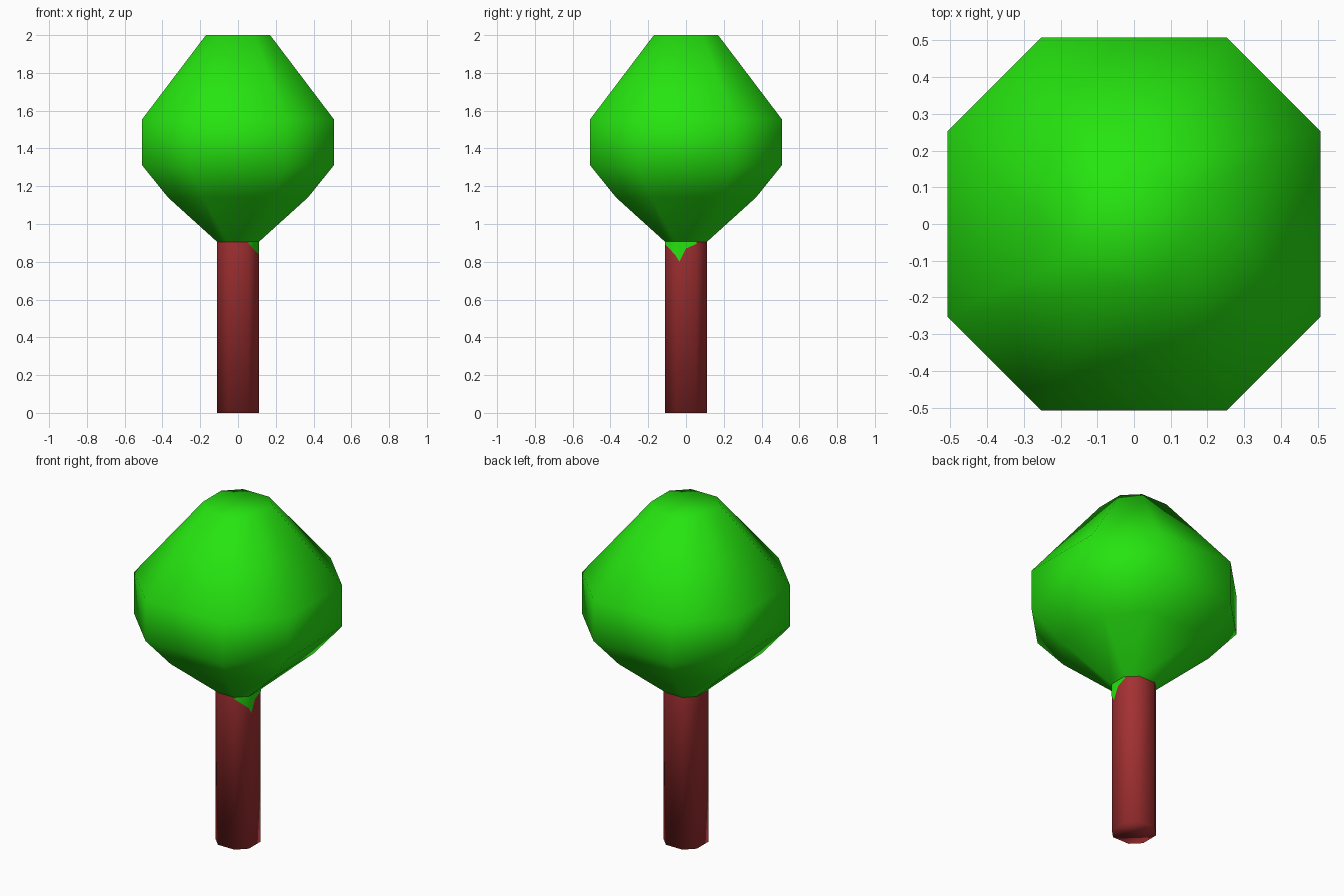
import bpy, bmesh

if "Cube" in bpy.data.objects:
    bpy.data.objects.remove(bpy.data.objects["Cube"])


def material(name, rgb):
    m = bpy.data.materials.new(name)
    m.diffuse_color = (*rgb, 1.0)
    m.use_nodes = True
    m.node_tree.nodes["Principled BSDF"].inputs["Base Color"].default_value = m.diffuse_color
    return m


GREEN = material("leaf green", (0.019, 0.775, 0.005))
BROWN = material("red brown bark", (0.370, 0.030, 0.032))


def octagon(r, z):
    """Square of half-width r with corners chamfered to half its side."""
    h = r / 2
    return [(r, -h, z), (r, h, z), (h, r, z), (-h, r, z),
            (-r, h, z), (-r, -h, z), (-h, -r, z), (h, -r, z)]


def finish(bm, name, mat):
    me = bpy.data.meshes.new(name)
    bm.to_mesh(me)
    bm.free()
    me.materials.append(mat)
    for p in me.polygons:
        p.use_smooth = True
    ob = bpy.data.objects.new(name, me)
    bpy.context.collection.objects.link(ob)
    return ob


def octagon_loft(name, profile, mat, cap_bottom=False, cap_top=False):
    """Skin octagonal rings through (radius, height) pairs."""
    bm = bmesh.new()
    rings = [[bm.verts.new(p) for p in octagon(r, z)] for r, z in profile]
    for a, b in zip(rings, rings[1:]):
        for i in range(8):
            j = (i + 1) % 8
            bm.faces.new((a[i], a[j], b[j], b[i]))
    if cap_bottom:
        bm.faces.new(rings[0][::-1])
    if cap_top:
        bm.faces.new(rings[-1])
    return finish(bm, name, mat)


# Trunk and canopy meet flush at the neck
NECK = 0.905
octagon_loft("trunk", [(0.11, 0.0), (0.11, NECK)], BROWN, cap_bottom=True)
octagon_loft("canopy", [(0.11, NECK), (0.37, 1.14), (0.507, 1.31),
                        (0.507, 1.555), (0.17, 2.0)], GREEN, cap_top=True)

# Green leaf patch running a little way down the right side of the trunk
edge = [(0.056, -0.112, 0.895), (0.112, -0.056, 0.835), (0.112, -0.035, 0.80),
        (0.112, 0.0, 0.87), (0.112, 0.056, 0.895)]
bm = bmesh.new()
low = [bm.verts.new(p) for p in edge]
top = [bm.verts.new((x, y, NECK + 0.002)) for x, y, z in edge]
for i in range(len(edge) - 1):
    bm.faces.new((low[i], low[i + 1], top[i + 1], top[i]))
finish(bm, "leaf_patch", GREEN)
